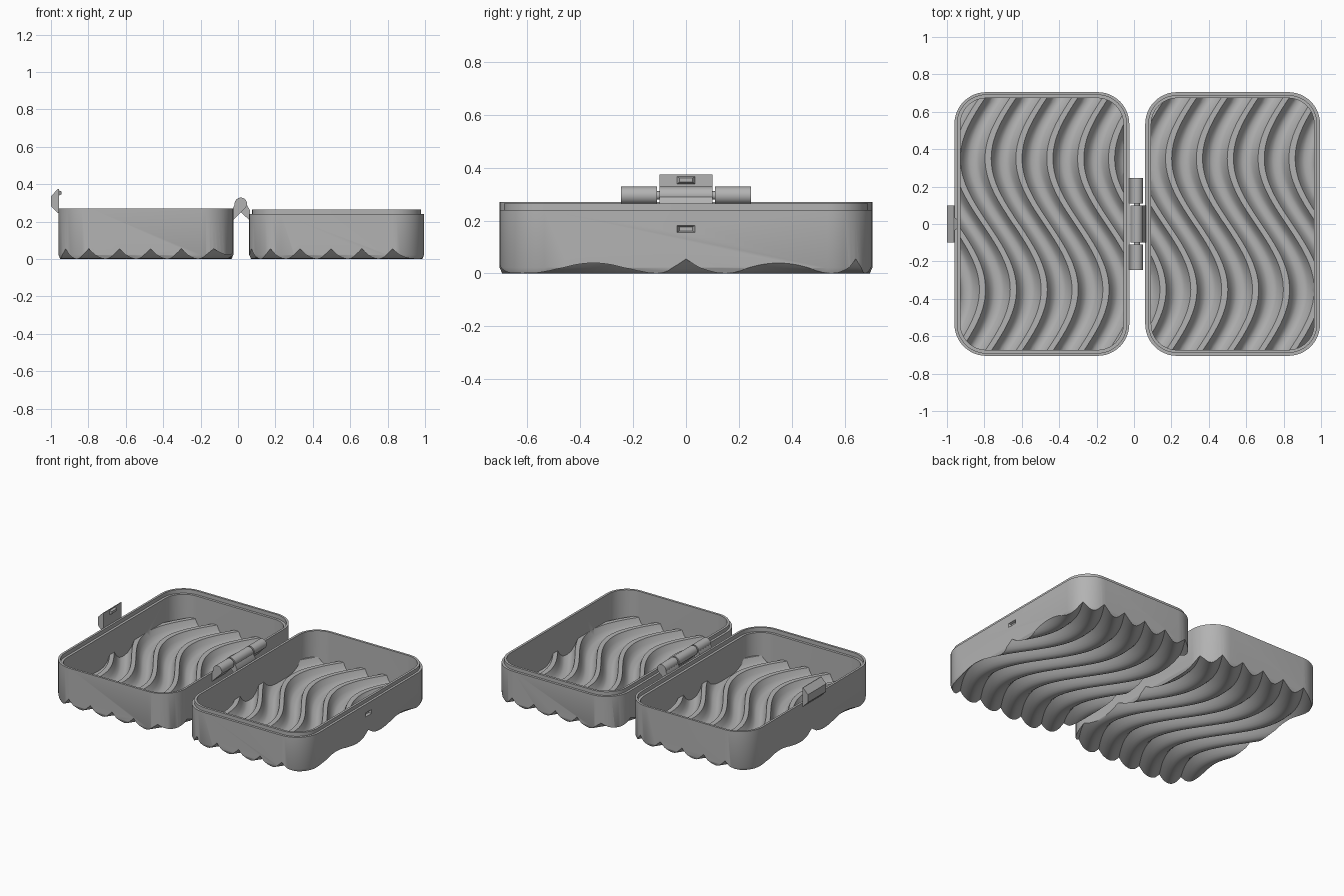
import bpy, bmesh, math

if "Cube" in bpy.data.objects:
    bpy.data.objects.remove(bpy.data.objects["Cube"])

grey = bpy.data.materials.new("matte grey")
grey.diffuse_color = (0.45, 0.45, 0.45, 1)
grey.use_nodes = True
grey.node_tree.nodes["Principled BSDF"].inputs["Base Color"].default_value = grey.diffuse_color

PERIOD, SWAY = 0.165, 0.15      # ridge spacing and sideways sway of the waves
HX, HY, RADIUS = 0.4675, 0.705, 0.17


def loft(name, rings):
    """Closed solid through a list of equal-length point rings."""
    bm = bmesh.new()
    vr = [[bm.verts.new(p) for p in ring] for ring in rings]
    n = len(vr[0])
    for a, b in zip(vr, vr[1:]):
        for i in range(n):
            j = (i + 1) % n
            bm.faces.new((a[i], a[j], b[j], b[i]))
    bm.faces.new(vr[0])
    bm.faces.new(vr[-1])
    bmesh.ops.triangulate(bm, faces=[f for f in bm.faces if len(f.verts) == 4])
    bmesh.ops.recalc_face_normals(bm, faces=bm.faces)
    me = bpy.data.meshes.new(name)
    bm.to_mesh(me)
    bm.free()
    me.materials.append(grey)
    ob = bpy.data.objects.new(name, me)
    bpy.context.collection.objects.link(ob)
    return ob


def outline(cx, z, inset, steps=12):
    """Rounded rectangle at height z."""
    r = RADIUS - inset
    pts = []
    for q, (sx, sy) in enumerate(((1, 1), (-1, 1), (-1, -1), (1, -1))):
        for i in range(steps + 1):
            a = (q + i / steps) * math.pi / 2
            pts.append((cx + sx * (HX - RADIUS) + r * math.cos(a),
                        sy * (HY - RADIUS) + r * math.sin(a), z))
    return pts


def prism(name, cx, levels):
    return loft(name, [outline(cx, z, d) for z, d in levels])


def wave_solid(name, x0, profile, z_far):
    """Corrugated slab whose ridges sway sideways along y."""
    rings = []
    for i in range(65):
        y = -0.8 + 1.6 * i / 64
        shift = x0 - SWAY * math.sin(2 * math.pi * y / 1.4)
        ring = [(shift + (k + u) * PERIOD, y, z)
                for k in range(-5, 6) for u, z in profile]
        ring += [(ring[-1][0], y, z_far), (ring[0][0], y, z_far)]
        rings.append(ring)
    return loft(name, rings)


def boolean(ob, cutter, op='DIFFERENCE'):
    m = ob.modifiers.new("cut", 'BOOLEAN')
    m.operation, m.object, m.solver = op, cutter, 'EXACT'
    bpy.context.view_layer.objects.active = ob
    bpy.ops.object.modifier_apply(modifier=m.name)
    bpy.data.objects.remove(cutter, do_unlink=True)


def extrude_y(name, pts, y0, y1):
    return loft(name, [[(x, y, z) for x, z in pts] for y in (y0, y1)])


def tapered_plug(name, x0, x1, z, s0, s1):
    """Small rectangular plug along x, size s0 to s1 (half y, half z)."""
    return loft(name, [[(x, a * sy, z + b * sz) for a, b in
                        ((-1, -1), (1, -1), (1, 1), (-1, 1))]
                       for x, (sy, sz) in ((x0, s0), (x1, s1))])


# Cross-sections of one ridge: scalloped underside, blunt ridge inside
under = [(i / 10, 0.055 * (1 - math.sin(math.pi * i / 10))) for i in range(10)]
inside = [(-.1, .085), (.1, .085), (.2, .05), (.32, .028), (.4, .0225),
          (.5, .02), (.6, .0225), (.68, .028), (.8, .05)]


def tray(name, cx, x0, outer, cavity):
    body = prism(name, cx, outer)
    hollow = prism("hollow", cx, cavity)
    boolean(hollow, wave_solid("inner_waves", x0, inside, 0.5), 'INTERSECT')
    boolean(body, hollow)
    boolean(body, wave_solid("under_waves", x0, under, -0.2))
    return body


# Left tray has a stepped rim, right tray a raised inner lip
tray("left_tray", -0.4925, -0.465,
     [(-.01, .014), (.022, 0), (.27, 0)],
     [(-.1, .032), (.243, .032), (.243, .015), (.4, .015)])
right = tray("right_tray", 0.5275, 0.5,
             [(-.01, .014), (.022, 0), (.24, 0), (.24, .016), (.265, .016)],
             [(-.1, .032), (.4, .032)])

# Catch recess in the outer wall of the right tray
boolean(right, tapered_plug("recess", 1.0, 0.98, 0.168, (.036, .015), (.025, .008)))

# Catch plate and its hook
extrude_y("catch", [(-.958, .245), (-.963, .245), (-1, .282), (-1, .336),
                    (-.963, .374), (-.958, .374)], -0.1, 0.1)
tapered_plug("catch_hook", -.96, -.945, .353, (.036, .015), (.025, .008))


def cylinder(name, r, y0, y1, n=32):
    return extrude_y(name, [(0.015 + r * math.cos(2 * math.pi * i / n),
                             0.295 + r * math.sin(2 * math.pi * i / n))
                            for i in range(n)], y0, y1)


# Hinge: two knuckles on the left tray, one on the right, with a pin
left_arm = [(-.018, .29), (-.03, .265), (-.03, .205), (.04, .275), (.015, .3)]
right_arm = [(.047, .29), (.063, .262), (.063, .205), (-.01, .275), (.015, .3)]
for side, y0, y1, arm in (("front", -.245, -.11, left_arm),
                          ("middle", -.1, .1, right_arm),
                          ("back", .11, .245, left_arm)):
    cylinder(side + "_hinge_knuckle", 0.033, y0, y1)
    extrude_y(side + "_hinge_arm", arm, y0, y1)
cylinder("hinge_pin", 0.016, -.24, .24)

# Smooth curves, crisp edges
for ob in bpy.context.scene.objects:
    ob.select_set(True)
    bpy.context.view_layer.objects.active = ob
bpy.ops.object.shade_smooth_by_angle(angle=math.radians(30))
